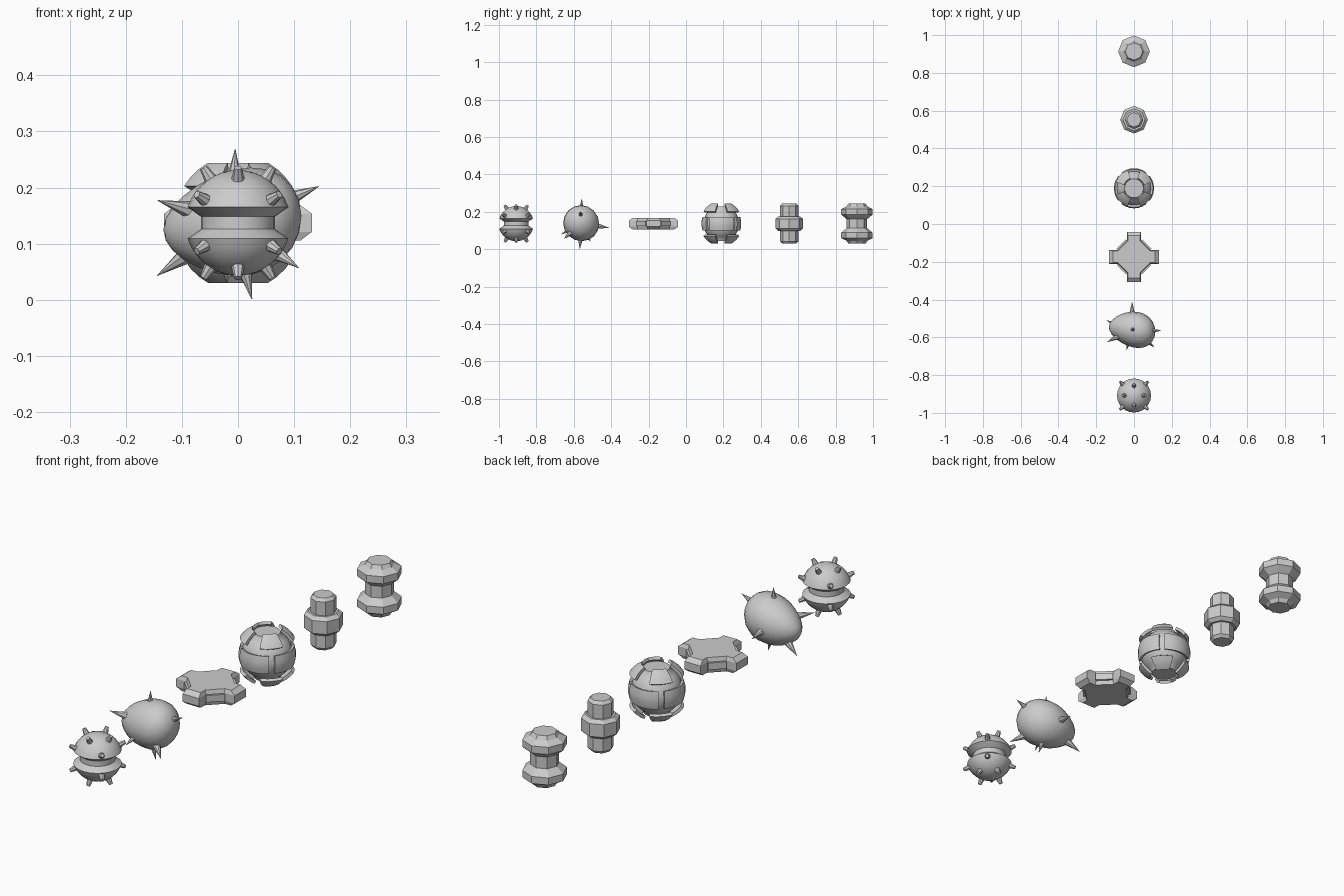
import bpy, bmesh
from math import sin, cos, pi, radians, sqrt
from mathutils import Vector

if "Cube" in bpy.data.objects:
    bpy.data.objects.remove(bpy.data.objects["Cube"])

ZC = 0.137  # common centre height


def finish(name, bm, smooth=None):
    bmesh.ops.recalc_face_normals(bm, faces=bm.faces)
    me = bpy.data.meshes.new(name)
    bm.to_mesh(me)
    bm.free()
    ob = bpy.data.objects.new(name, me)
    bpy.context.collection.objects.link(ob)
    if smooth:
        bpy.ops.object.select_all(action='DESELECT')
        ob.select_set(True)
        bpy.context.view_layer.objects.active = ob
        bpy.ops.object.shade_smooth_by_angle(angle=radians(smooth))
    return ob


def lathe(name, profile, centre, n, smooth=None):
    """Closed revolve of (radius, height) points, with capped ends."""
    bm = bmesh.new()
    rings = [[bm.verts.new((centre[0] + r * cos(2 * pi * i / n),
                            centre[1] + r * sin(2 * pi * i / n),
                            centre[2] + z)) for i in range(n)] for r, z in profile]
    for a, b in zip(rings, rings[1:]):
        for i in range(n):
            j = (i + 1) % n
            bm.faces.new((a[i], a[j], b[j], b[i]))
    bm.faces.new(rings[0][::-1])
    bm.faces.new(rings[-1])
    return finish(name, bm, smooth)


def spike(name, tip, centre, length, r_base, r_tip, n=8):
    tip, centre = Vector(tip), Vector(centre)
    d = (tip - centre).normalized()
    bm = bmesh.new()
    bmesh.ops.create_cone(bm, cap_ends=True, segments=n, radius1=r_base,
                          radius2=r_tip, depth=length)
    rot = d.to_track_quat('Z', 'Y')
    for v in bm.verts:
        v.co = rot @ v.co + tip - d * length / 2
    return finish(name, bm, 35)


def shell(name, centre, az, width, e0, e1, r0, r1, n=6, m=3):
    """Curved plate: a patch of a thick sphere."""
    bm = bmesh.new()

    def pt(r, i, j):
        a = radians(az - width / 2 + width * i / n)
        e = radians(e0 + (e1 - e0) * j / m)
        return Vector(centre) + r * Vector((cos(e) * cos(a), cos(e) * sin(a), sin(e)))
    g = [[[bm.verts.new(pt(r, i, j)) for j in range(m + 1)]
          for i in range(n + 1)] for r in (r0, r1)]
    for s in g:
        for i in range(n):
            for j in range(m):
                bm.faces.new((s[i][j], s[i + 1][j], s[i + 1][j + 1], s[i][j + 1]))
    rim = ([(i, 0) for i in range(n)] + [(n, j) for j in range(m)] +
           [(i, m) for i in range(n, 0, -1)] + [(0, j) for j in range(m, 0, -1)])
    for k, (i, j) in enumerate(rim):
        p, q = rim[(k + 1) % len(rim)]
        bm.faces.new((g[0][i][j], g[0][p][q], g[1][p][q], g[1][i][j]))
    return finish(name, bm, 30)


def mirrored(half):
    """Complete a profile given from the equator upward."""
    return [(r, -z) for r, z in reversed(half)] + half


# Grooved round mine with blunt pins
c = (0, -0.908, ZC)
R = 0.094
half = [(0.066, 0.011), (0.090, 0.028)]
half += [(R * cos(e), R * sin(e)) for e in [radians(18 + 9 * k) for k in range(1, 8)]]
half += [(0.001, R)]
lathe("grooved_ball", mirrored(half), c, 24, 35)
for up in (1, -1):
    for k in range(4):
        for az, el in ((90 * k, 58), (90 * k + 45, 26)):
            a, e = radians(az), radians(el)
            d = Vector((cos(e) * cos(a), cos(e) * sin(a), up * sin(e)))
            spike("ball_pin", Vector(c) + d * 0.116, c, 0.03, 0.013, 0.007)

# Egg-shaped body with sharp spikes
c = Vector((-0.01, -0.558, ZC))
bm = bmesh.new()
bmesh.ops.create_uvsphere(bm, u_segments=16, v_segments=12, radius=1)
for v in bm.verts:
    y, z, t = v.co.x, v.co.y, v.co.z
    k = 0.094 * (1 + 0.2 * t)
    v.co = c + Vector((0.123 * t, k * y - 0.012 * t, k * z + 0.012 * t))
finish("egg_body", bm, 40)
for tip in ((-0.005, -0.558, 0.269), (0.144, -0.565, 0.202), (-0.143, -0.625, 0.177),
            (-0.144, -0.512, 0.043), (0.108, -0.652, 0.057), (0.025, -0.568, 0.001),
            (-0.04, -0.668, 0.08), (-0.01, -0.412, 0.115)):
    spike("egg_spike", tip, c, 0.075, 0.018, 0.0005)

# Four-armed plate: stacked outlines give the chamfered rim
cy = -0.174


def cross_outline(end, w, inner):
    pts = []
    for k in range(4):
        a = k * pi / 2
        for x, y in ((inner, -w), (end, -w), (end, w), (inner, w)):
            pts.append((x * cos(a) - y * sin(a), x * sin(a) + y * cos(a)))
    return pts


bm = bmesh.new()
rings = [[bm.verts.new((x, cy + y, ZC + z)) for x, y in cross_outline(e, w, i)]
         for z, e, w, i in ((-0.031, 0.112, 0.031, 0.085), (-0.016, 0.132, 0.037, 0.085),
                            (0.016, 0.132, 0.037, 0.085), (0.031, 0.112, 0.031, 0.085))]
for a, b in zip(rings, rings[1:]):
    for i in range(16):
        j = (i + 1) % 16
        bm.faces.new((a[i], a[j], b[j], b[i]))
bm.faces.new(rings[0][::-1])
bm.faces.new(rings[-1])
finish("cross_plate", bm)

# Panels set in the corners between the arms
for k in range(4):
    a = pi / 4 + k * pi / 2
    bm = bmesh.new()
    bmesh.ops.create_cube(bm, size=1)
    for v in bm.verts:
        x, y = 0.083 + 0.024 * v.co.x, 0.07 * v.co.y
        v.co = (x * cos(a) - y * sin(a), cy + x * sin(a) + y * cos(a), ZC + 0.028 * v.co.z)
    finish("cross_corner_panel", bm)

# Armoured sphere: core, belt plates and tilted upper and lower plates
c = (0, 0.189, ZC)
half = [(0.096 * cos(radians(e)), 0.096 * sin(radians(e))) for e in range(5, 75, 10)]
half[-1] = (0.05, 0.092)
lathe("armour_core", mirrored(half), c, 24, 35)
for k in range(4):
    shell("belt_plate", c, 90 * k, 78, -20, 20, 0.094, 0.107)
    for s in (1, -1):
        shell("tilted_plate", c, 90 * k + 45, 52, s * 33, s * 62, 0.109, 0.121)

# Eight-sided barrel with a neck at each end
half = [(0.073, 0.026), (0.058, 0.039), (0.049, 0.039), (0.049, 0.095), (0.038, 0.107)]
lathe("barrel", mirrored(half), (0, 0.552, ZC), 8)

# Eight-sided double-flanged spool
half = [(0.055, 0.024), (0.084, 0.048), (0.084, 0.077), (0.060, 0.090),
        (0.056, 0.092), (0.046, 0.107)]
lathe("spool", mirrored(half), (0, 0.914, ZC), 8)
